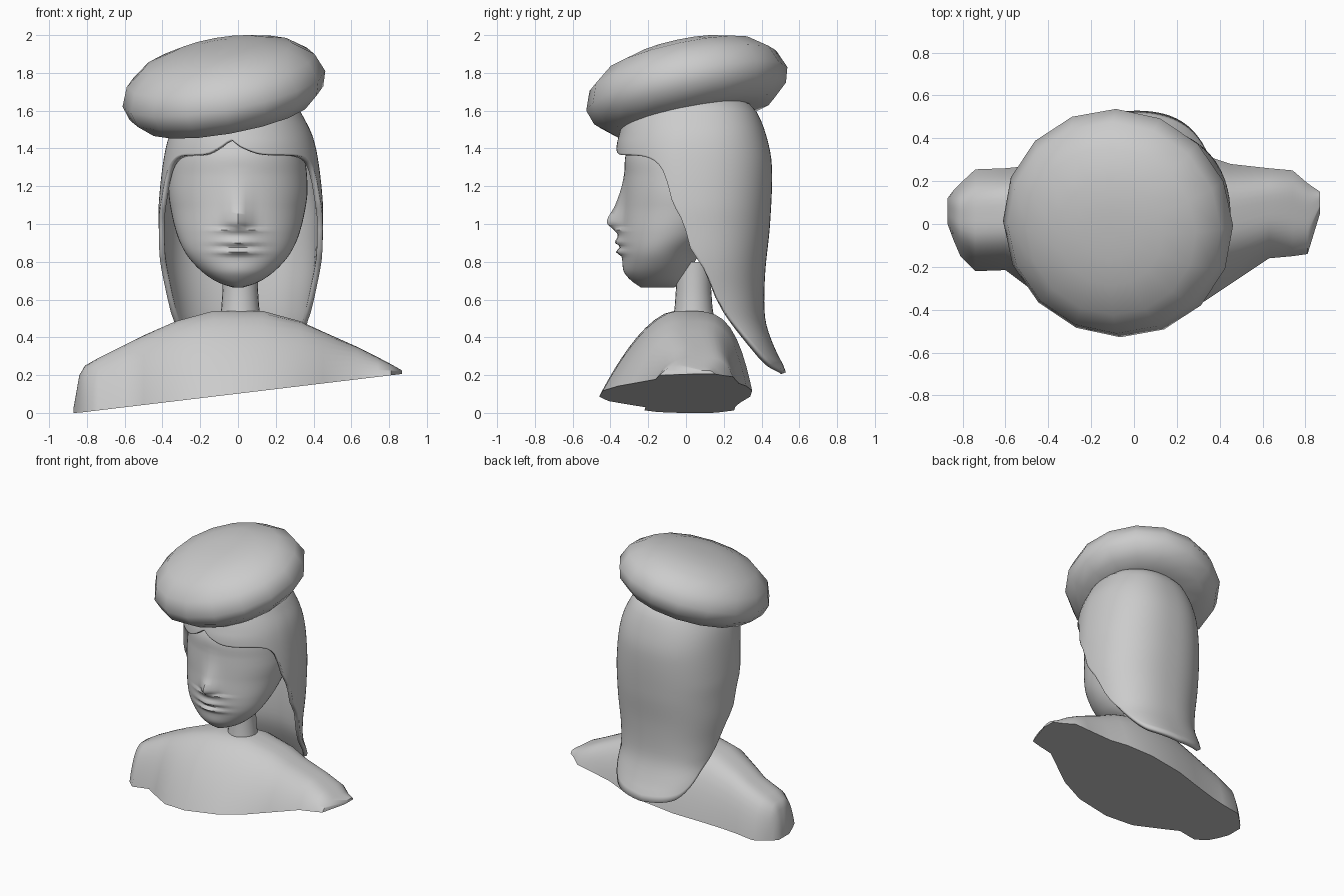
import bpy, bmesh, math
from mathutils import Vector

if "Cube" in bpy.data.objects:
    bpy.data.objects.remove(bpy.data.objects["Cube"])


def curve(*pts):
    """Smooth interpolation through (t, value) points."""
    pts = sorted(pts)
    n = len(pts)

    def slope(i):
        a, b = pts[max(i - 1, 0)], pts[min(i + 1, n - 1)]
        return (b[1] - a[1]) / (b[0] - a[0])

    def f(t):
        t = min(max(t, pts[0][0]), pts[-1][0])
        i = 0
        while i < n - 2 and t > pts[i + 1][0]:
            i += 1
        (t0, v0), (t1, v1) = pts[i], pts[i + 1]
        h = t1 - t0
        s = (t - t0) / h
        return ((2*s**3 - 3*s**2 + 1) * v0 + (s**3 - 2*s**2 + s) * h * slope(i)
                + (3*s**2 - 2*s**3) * v1 + (s**3 - s**2) * h * slope(i + 1))
    return f


def loft(name, rings, cap=True, angle=50):
    """Skin a list of closed rings."""
    bm = bmesh.new()
    rows = [[bm.verts.new(p) for p in r] for r in rings]
    n = len(rows[0])
    for a, b in zip(rows, rows[1:]):
        for j in range(n):
            k = (j + 1) % n
            bm.faces.new((a[j], b[j], b[k], a[k]))
    if cap:
        bm.faces.new(rows[0])
        bm.faces.new(rows[-1])
        bmesh.ops.recalc_face_normals(bm, faces=bm.faces)
    me = bpy.data.meshes.new(name)
    bm.to_mesh(me)
    bm.free()
    ob = bpy.data.objects.new(name, me)
    bpy.context.collection.objects.link(ob)
    bpy.ops.object.select_all(action='DESELECT')
    bpy.context.view_layer.objects.active = ob
    ob.select_set(True)
    bpy.ops.object.shade_smooth_by_angle(angle=math.radians(angle))
    return ob


def circle(r, z, n, cx=0, cy=0):
    return [(cx + r * math.cos(2*math.pi*k/n), cy + r * math.sin(2*math.pi*k/n), z) for k in range(n)]


# Beret: 16-sided puffy disc, tilted to the front left
profile = [(.05, -.16), (.3, -.185), (.44, -.17), (.52, -.1), (.545, -.02),
           (.505, .08), (.4, .16), (.25, .205), (.12, .22), (.03, .222)]
beret = loft("beret", [circle(r, h, 16) for r, h in profile], angle=70)
beret.rotation_mode = 'QUATERNION'
beret.rotation_quaternion = Vector((0, 0, 1)).rotation_difference(Vector((-.18, -.22, 1)).normalized())
beret.location = (-.078, 0, 1.735)

# Head: rings from crown to chin, with nose and lips raised on the front
hw = curve((1.6, .2), (1.5, .3), (1.35, .352), (1.2, .368), (1.1, .36), (.95, .325),
           (.85, .28), (.77, .215), (.71, .14), (.68, .08), (.665, .03))
hf = curve((1.6, -.2), (1.38, -.315), (1.25, -.325), (1.1, -.335), (.95, -.345),
           (.85, -.34), (.75, -.325), (.7, -.29), (.665, -.24))
hb = curve((1.6, .2), (1.4, .33), (1.1, .33), (.95, .2), (.85, .08), (.77, .03), (.7, -.02), (.665, -.06))
bump = curve((1.3, 0), (1.2, .012), (1.1, .04), (1.01, .078), (.975, .045), (.95, .02),
             (.93, .018), (.9, .032), (.88, .006), (.85, .032), (.83, .004), (.75, .005), (.7, 0))
rings = []
for i in range(81):
    z = 1.6 - .935 * i / 80
    w, f, b = hw(z), hf(z), hb(z)
    sigma = .055 if z > .97 else .1
    ring = []
    for k in range(56):
        a = 2 * math.pi * k / 56
        x = w * math.sin(a)
        y = (f + b) / 2 - (b - f) / 2 * math.cos(a)
        if math.cos(a) > 0:
            y -= bump(z) * math.exp(-(x / sigma) ** 2)
        ring.append((x, y, z))
    rings.append(ring)
loft("head", rings, angle=60)

# Neck
loft("neck", [circle(r, z, 24, .012, .04) for r, z in ((.112, .48), (.1, .56), (.093, .66), (.093, .8))])

# Hair: curtain around the head whose lower edge depends on the angle
gw = curve((.21, .33), (.35, .37), (.47, .375), (.55, .39), (.8, .428), (1, .435), (1.1, .435),
           (1.3, .415), (1.45, .385), (1.55, .34), (1.65, .27), (1.72, .13))
gb = curve((.21, .53), (.24, .522), (.32, .48), (.45, .43), (.55, .415), (.75, .42), (1, .445),
           (1.3, .455), (1.45, .43), (1.6, .37), (1.66, .3), (1.72, .15))
gf = curve((1.2, -.37), (1.38, -.37), (1.45, -.36), (1.6, -.31), (1.66, -.25), (1.72, -.1))
gc = curve((.21, .24), (.3, .22), (.5, .1), (.7, .03), (1.72, .03))
edge = curve((0, 1.45), (10, 1.405), (22, 1.37), (50, 1.36), (62, 1.33), (70, 1.26), (76, 1.12),
             (85, 1.0), (91, .85), (100, .72), (107, .55), (118, .42), (130, .3), (142, .25), (180, .215))
ROWS, COLS = 36, 100
rings = []
for i in range(ROWS + 1):
    ring = []
    for j in range(COLS):
        d = 360 * j / COLS
        d = d - 360 if d > 180 else d
        low = edge(abs(d + 9 * max(0, 1 - abs(d) / 60)))
        z = 1.72 + (low - 1.72) * i / ROWS
        s, c = math.sin(math.radians(d)), math.cos(math.radians(d))
        cy = gc(z)
        if c > 0:
            x, y = gw(z) * s, cy - c * (cy - gf(z))
        else:
            x, y = gw(z) * math.copysign(abs(s) ** .85, s), cy + abs(c) ** .85 * (gb(z) - cy)
        ring.append((x + .015, y, z))
    rings.append(ring)
hair = loft("hair", rings, cap=False, angle=60)
mod = hair.modifiers.new("thickness", 'SOLIDIFY')
mod.thickness = .03
mod.offset = -1

# Shoulders: arched sections along x, cut off by a slanted plane
# columns: x, front y, back y, top z, front roundness
stations = [(-.87, .0, .12, .03, 3), (-.84, -.08, .16, .2, 3), (-.81, -.15, .19, .25, 3),
            (-.74, -.22, .255, .29, 3), (-.6, -.215, .26, .36, 3), (-.5, -.29, .27, .41, 2.4),
            (-.33, -.41, .3, .485, 2), (-.13, -.46, .34, .54, 1.7), (.13, -.44, .35, .54, 1.7),
            (.33, -.36, .32, .485, 2), (.45, -.28, .28, .43, 2.4), (.63, -.16, .26, .35, 3),
            (.74, -.15, .25, .295, 3), (.81, -.14, .19, .258, 3), (.868, .05, .15, .225, 3)]
rings = []
for x, f, b, top, p in stations:
    bottom = max(0, .12 * (x + .85))
    ring = []
    for k in range(25):
        c = -math.cos(math.pi * k / 24)
        h = 1 - abs(c) ** (p if c < 0 else 4.5)
        ring.append((x, (f + b) / 2 + c * (b - f) / 2, bottom + (top - bottom) * h))
    rings.append(ring)
loft("shoulders", rings, angle=50)
